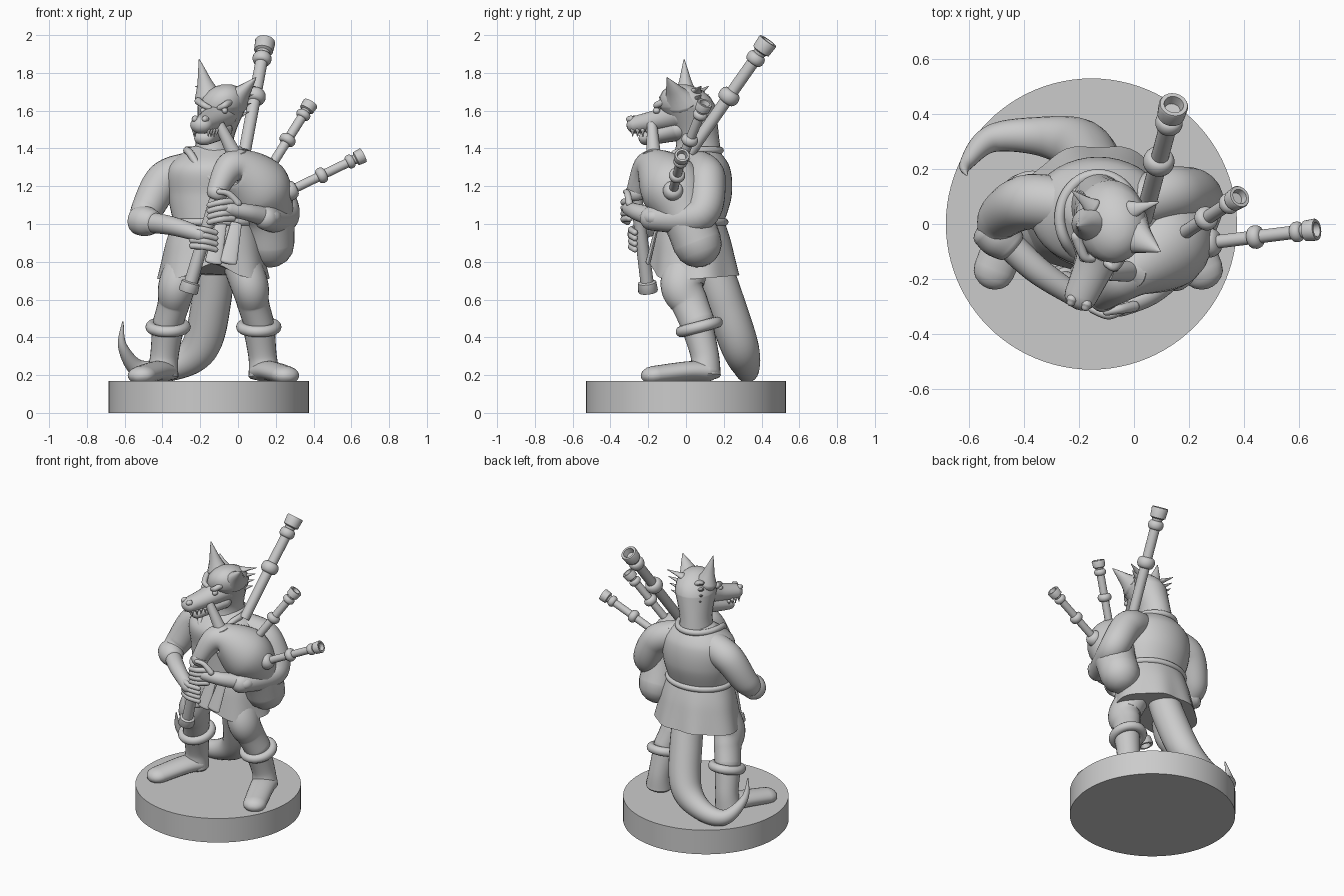
import bpy, bmesh, math
from mathutils import Vector

if "Cube" in bpy.data.objects:
    bpy.data.objects.remove(bpy.data.objects["Cube"])

shade = (.6, .6, .6, 1)
grey = bpy.data.materials.new("plain grey")
grey.use_nodes = True
grey.diffuse_color = shade
grey.node_tree.nodes["Principled BSDF"].inputs["Base Color"].default_value = shade

EAST, NORTH, UP = Vector((1, 0, 0)), Vector((0, 1, 0)), Vector((0, 0, 1))
AXIS = -.13  # x of the figure's middle


def skin(name, rings, closed=False):
    """Bridge equal rings of points into one smooth object."""
    bm = bmesh.new()
    loops = [[bm.verts.new(point) for point in ring] for ring in rings]
    count = len(loops[0])
    pairs = list(zip(loops, loops[1:]))
    if closed:
        pairs.append((loops[-1], loops[0]))
    else:
        bm.faces.new(reversed(loops[0]))
        bm.faces.new(loops[-1])
    for low, high in pairs:
        for i in range(count):
            j = (i + 1) % count
            bm.faces.new((low[i], low[j], high[j], high[i]))
    bmesh.ops.recalc_face_normals(bm, faces=bm.faces)
    mesh = bpy.data.meshes.new(name)
    bm.to_mesh(mesh)
    bm.free()
    mesh.materials.append(grey)
    part = bpy.data.objects.new(name, mesh)
    bpy.context.collection.objects.link(part)
    bpy.ops.object.select_all(action='DESELECT')
    part.select_set(True)
    bpy.context.view_layer.objects.active = part
    bpy.ops.object.shade_smooth_by_angle(angle=math.radians(40))
    return part


def ellipse(centre, u, v, width, height, sides):
    turns = [math.tau * i / sides for i in range(sides)]
    return [centre + u * width * math.cos(a) + v * height * math.sin(a) for a in turns]


def spline(keys, t, closed=False):
    """Smooth value through evenly spaced keys, with t from start to end."""
    count = len(keys)
    spans = count if closed else count - 1
    i = min(int(t * spans), spans - 1)
    f = t * spans - i
    a, b, c, d = (keys[(i + k) % count] if closed else keys[max(0, min(count - 1, i + k))]
                  for k in (-1, 0, 1, 2))
    return b + (c - a) * (f / 2) + (a * 2 - b * 5 + c * 4 - d) * (f * f / 2) + (b * 3 - a - c * 3 + d) * (f ** 3 / 2)


def sweep(name, points, widths, flat=1, level=False, closed=False, sides=24, cap=1):
    """Limb along a smooth path, its widths spread evenly and its ends rounded."""
    keys = [Vector(point) for point in points]
    steps = 8 * len(keys)
    frames, normal = [], None
    for i in range(steps if closed else steps + 1):
        t = i / steps
        ahead, behind = t + .01, t - .01
        if closed:
            ahead, behind = ahead % 1, behind % 1
        else:
            ahead, behind = min(ahead, 1), max(behind, 0)
        along = (spline(keys, ahead, closed) - spline(keys, behind, closed)).normalized()
        if normal is None:
            normal = UP if abs(along.z) < .8 else NORTH
        normal = (normal - along * normal.dot(along)).normalized()
        u, v = (EAST, NORTH) if level else (along.cross(normal), normal)
        frames.append((spline(keys, t, closed), along, u, v, spline(widths, t)))
    rings = [ellipse(c, u, v, w, w * flat, sides) for c, along, u, v, w in frames]
    if cap and not closed:
        for end, sign in ((0, -1), (-1, 1)):
            c, along, u, v, w = frames[end]
            dome = []
            for degrees in (25, 45, 65, 80):
                out, shrink = math.sin(math.radians(degrees)), math.cos(math.radians(degrees))
                centre = c + along * sign * cap * w * min(1, flat) * out
                dome.append(ellipse(centre, u, v, w * shrink, w * flat * shrink, sides))
            rings = dome[::-1] + rings if sign < 0 else rings + dome
    return skin(name, rings, closed)


def lathe(name, start, end, profile, sides=24):
    """Turn a (fraction along, radius) profile about the line from start to end."""
    origin, axis = Vector(start), Vector(end) - Vector(start)
    u = axis.orthogonal().normalized()
    v = axis.normalized().cross(u)
    return skin(name, [ellipse(origin + axis * t, u, v, r, r, sides) for t, r in profile])


def pipe(name, start, end, radius, beads):
    """Turned pipe with rounded beads and a hollow cup at its far end."""
    profile = [(0, .9)]
    for place, half, swell in beads:
        for i in range(9):
            a = math.pi * i / 8
            profile.append((place - half * math.cos(a), .9 + (swell - .9) * math.sin(a)))
    profile += [(.9, 1), (.91, 1.4), (.99, 1.5), (1, 1.4), (1, 1), (.95, .8)]
    lathe(name, start, end, [(t, r * radius) for t, r in profile])


def band(name, centre, across, deep, thick, tilt=0):
    """Rolled ring of cloth, higher at the back by the tilt."""
    points = []
    for i in range(12):
        x, y = math.cos(math.tau * i / 12), math.sin(math.tau * i / 12)
        points.append(Vector(centre) + Vector((across * x, deep * y, tilt * y)))
    sweep(name, points, [thick], closed=True, sides=12)


def spike(name, base, tip, radius, flat=1):
    sweep(name, [base, tip], [radius, radius * .45, .003], flat, sides=14)


# round base
lathe("base", (-.155, 0, 0), (-.155, 0, .17), [(0, .53), (1, .53)], 96)

# tunic, with folds in the skirt and a notch in the hem at the front
sweep("tunic", [(AXIS, .06, 1.4), (AXIS, .04, 1.3), (AXIS, .05, 1.15), (AXIS, .03, 1)],
      [.13, .24, .24, .21], .8, level=True, sides=40, cap=.2)
skirt = sweep("skirt", [(AXIS, .03, 1.03), (AXIS, .05, .71)], [.21, .26, .295], .8, level=True, sides=64, cap=0)
for vert in skirt.data.vertices:
    p = vert.co
    drop = (1.03 - p.z) / .32
    x, y = p.x - AXIS, p.y - .05
    angle = math.atan2(y, x)
    fold = 1 + .03 * drop * math.sin(7 * angle)
    rise = .08 * max(0, -math.sin(angle)) ** 8 + .02 * max(0, math.sin(angle))
    vert.co = (AXIS + x * fold, .05 + y * fold, p.z + drop * rise)
band("belt", (AXIS, .03, 1.01), .215, .175, .02)

# collar, dipping to a point on the chest
collar = []
for i in range(12):
    x, y = math.cos(math.tau * i / 12), math.sin(math.tau * i / 12)
    collar.append((AXIS + .14 * x, .02 + .16 * y, 1.39 - .15 * max(0, -y) ** 3))
sweep("collar", collar, [.02], closed=True, sides=12)
for side, x in (("right", -.11), ("left", -.03)):
    sweep(side + "_hanging_flap", [(x + .02, -.15, 1), (x - .02, -.2, .8)], [.03, .045], .3)

# legs, boots and feet on either side of the middle
for side, s in (("left", 1), ("right", -1)):
    def leg(out, y, z):
        return (AXIS + s * out, y, z)
    sweep(side + "_trouser", [leg(.13, .03, .84), leg(.19, -.02, .68), leg(.21, .02, .58), leg(.24, .06, .48)],
          [.1, .1, .085, .08], 1.15)
    sweep(side + "_boot", [leg(.24, .06, .46), leg(.26, .1, .3), leg(.27, .1, .2)], [.085, .075, .085], cap=.3)
    sweep(side + "_foot", [leg(.27, .1, .22), leg(.31, 0, .22), leg(.38, -.17, .2)], [.085, .08, .075], .65, cap=1.4)
    band(side + "_boot_cuff", leg(.24, .07, .455), .09, .095, .03, .025)

# tail curling along the base
sweep("tail", [(-.12, .12, .84), (-.14, .2, .6), (-.2, .285, .35), (-.35, .32, .24),
               (-.52, .31, .23), (-.61, .22, .35), (-.61, .18, .48)],
      [.1, .105, .1, .07, .05, .025, .004])

# right arm
sweep("right_sleeve", [(-.26, .07, 1.28), (-.39, .08, 1.23), (-.48, .03, 1.08), (-.5, -.03, 1.02)],
      [.1, .1, .085, .07])
sweep("right_cuff", [(-.53, -.01, 1.02), (-.45, -.08, 1.01)], [.075, .08, .065], cap=.4)
sweep("right_forearm", [(-.48, -.05, 1.01), (-.35, -.17, .99), (-.2, -.27, .945)], [.055, .05, .04])

# left arm
sweep("left_sleeve", [(.02, .08, 1.29), (.15, .11, 1.23), (.235, .07, 1.05), (.15, -.18, 1.03)],
      [.095, .1, .092, .065])
band("left_cuff", (.155, -.165, 1.035), .035, .03, .04)
sweep("left_forearm", [(.17, -.15, 1.03), (.06, -.25, 1.06), (-.05, -.3, 1.08)], [.055, .045, .038])

# fingers wrapped over the melody pipe
for hand, knuckle in (("left", Vector((-.03, -.3, 1.12))), ("right", Vector((-.24, -.26, .975)))):
    curl = -1 if hand == "left" else 1
    for i in range(4):
        root = knuckle - UP * .03 * i
        bend = root + Vector((.06 * curl, -.03, -.005))
        tip = root + Vector((.12 * curl, -.01, -.02))
        sweep(f"{hand}_finger_{i}", [root, bend, tip], [.019, .016], sides=10)
sweep("left_thumb", [(0, -.3, 1.11), (-.05, -.31, 1.16), (-.1, -.32, 1.17)], [.02, .014], sides=10)

# bag bending over into the melody pipe
sweep("pipe_bag", [(.17, .06, .9), (.16, 0, 1.05), (.1, -.08, 1.2), (-.03, -.19, 1.3), (-.11, -.26, 1.18)],
      [.13, .135, .17, .09, .055])
pipe("melody_pipe", (-.1, -.27, 1.2), (-.265, -.2, .64), .035, [(.06, .06, 1.6)])
lathe("blow_pipe", (0, -.17, 1.33), (-.1, -.18, 1.53), [(0, .065), (.15, .065), (.25, .038), (1, .026)])

# three drones fanning out of the bag
beads = [(.12, .08, 2), (.5, .05, 1.6), (.84, .04, 1.4)]
pipe("tall_drone", (.035, .02, 1.38), (.145, .435, 1.97), .036, beads[1:])
pipe("middle_drone", (.14, -.06, 1.25), (.385, .1, 1.64), .028, beads)
pipe("low_drone", (.22, -.075, 1.15), (.665, -.02, 1.365), .027, beads)

# head, snout and jaw
sweep("head", [(AXIS, .06, 1.33), (-.12, .06, 1.46), (-.085, .01, 1.62)], [.115, .1, .13], 1.15, level=True)
sweep("snout", [(-.1, -.03, 1.58), (-.14, -.14, 1.55), (-.195, -.265, 1.525)], [.1, .075, .06], .8)
sweep("lower_jaw", [(-.11, -.03, 1.5), (-.18, -.21, 1.455)], [.085, .07, .055], .7)

# face details, set out along the direction of the snout
ahead = Vector((-1, -3, 0)).normalized()
sideways = Vector((3, -1, 0)).normalized()
for side, s in (("left", 1), ("right", -1)):
    out = sideways * s
    eye = Vector((-.125, -.135, 1.6)) + out * .06
    sweep(side + "_eye", [eye, eye + ahead * .006], [.016], sides=12)
    sweep(side + "_brow", [eye - out * .03 + UP * .015, eye + UP * .03,
                           eye + out * .03 + UP * .05 + NORTH * .06], [.015, .02], sides=12)
    nostril = Vector((-.2, -.285, 1.555)) + out * .028
    sweep(side + "_nostril", [nostril, nostril + ahead * .008], [.02, .016], sides=12)
    for i in range(4):
        tooth = Vector((-.195, -.27, 1.495)) - ahead * .03 * i + out * (.04 + .005 * i)
        spike(f"{side}_tooth_{i}", tooth, tooth - UP * .03, .012)

# pointed ears and the tufts behind them
spike("left_ear", (-.02, -.03, 1.65), (.095, -.1, 1.775), .1, .75)
spike("right_ear", (-.16, 0, 1.68), (-.205, -.01, 1.87), .07, .9)
for i in range(4):
    z = 1.73 - .045 * i
    spike(f"left_tuft_{i}", (-.01, .05, z - .03), (.09 - .01 * i, .08, z), .035, .6)
    spike(f"right_tuft_{i}", (-.15, .06, z - .04), (-.225 + .01 * i, .12, z), .035, .6)
